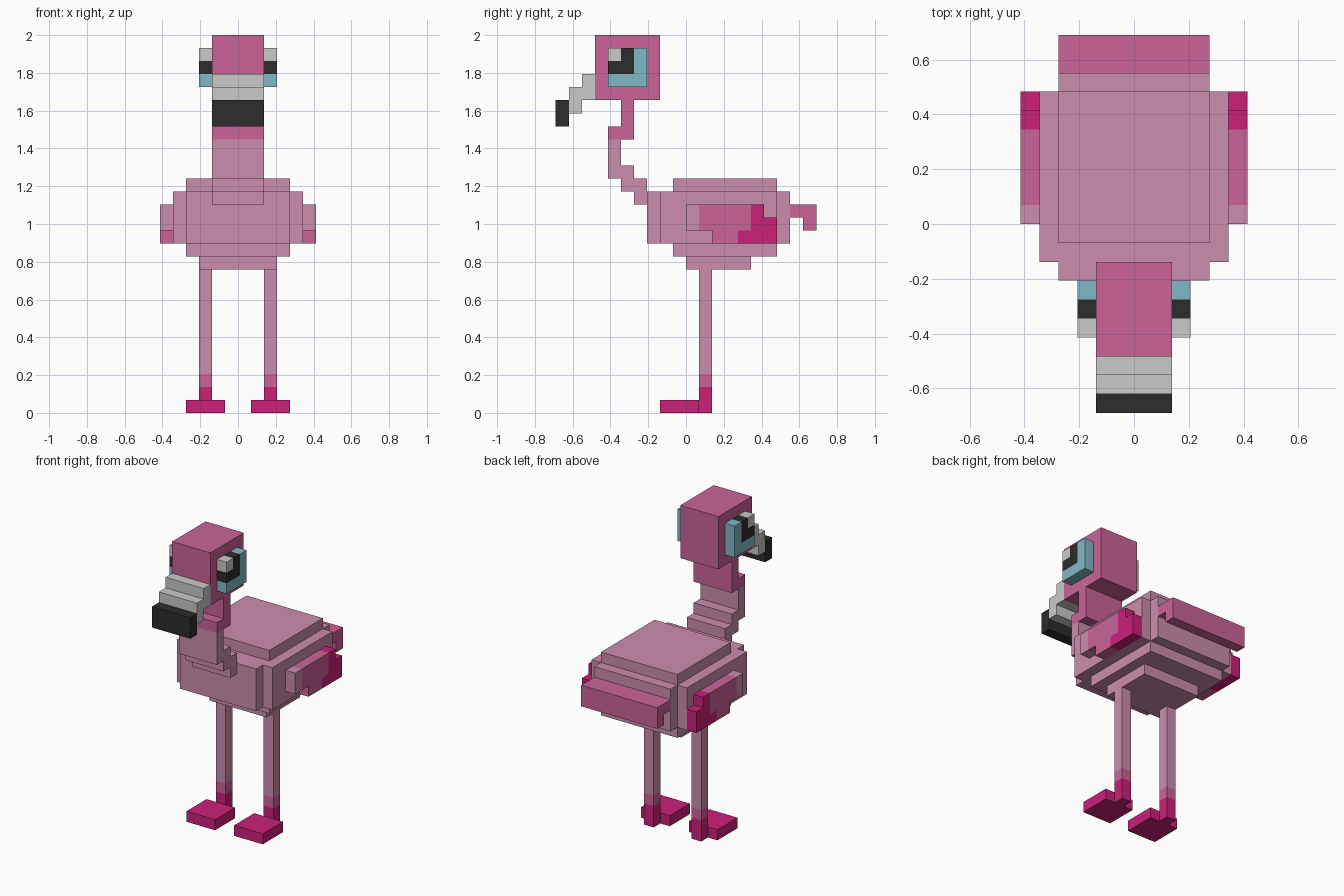
import bpy, bmesh
from mathutils import Vector

if "Cube" in bpy.data.objects:
    bpy.data.objects.remove(bpy.data.objects["Cube"])

V = 2 / 29  # size of one block; all numbers below are in blocks


def material(name, rgb):
    lin = [((c / 255 + 0.055) / 1.055) ** 2.4 if c > 10 else c / 255 / 12.92 for c in rgb]
    m = bpy.data.materials.new(name)
    m.diffuse_color = (*lin, 1)
    m.use_nodes = True
    m.node_tree.nodes["Principled BSDF"].inputs["Base Color"].default_value = m.diffuse_color
    return m


LIGHT = material("light pink", (203, 141, 172))
MID = material("medium pink", (203, 100, 150))
HOT = material("magenta", (204, 32, 121))
GREY = material("light grey", (202, 202, 202))
BLACK = material("black", (44, 44, 44))
BLUE = material("pale blue", (128, 186, 196))


def extrude(name, outline, lo, hi, rule, axis="x", cuts_y=(), cuts_z=(), mirror=False):
    """Extrude a (y, z) outline along x, or an (x, y) outline along z.
    Cut the faces at the given planes and colour them by rule(y, z)."""
    bm = bmesh.new()
    place = (lambda a, b: (lo, a, b)) if axis == "x" else (lambda a, b: (a, b, lo))
    face = bm.faces.new([bm.verts.new(place(a, b)) for a, b in outline])
    geo = bmesh.ops.extrude_face_region(bm, geom=[face])["geom"]
    step = (hi - lo, 0, 0) if axis == "x" else (0, 0, hi - lo)
    bmesh.ops.translate(bm, verts=[g for g in geo if isinstance(g, bmesh.types.BMVert)], vec=step)
    for co, no in [((0, y, 0), (0, 1, 0)) for y in cuts_y] + [((0, 0, z), (0, 0, 1)) for z in cuts_z]:
        bmesh.ops.bisect_plane(bm, geom=bm.verts[:] + bm.edges[:] + bm.faces[:],
                               dist=1e-4, plane_co=co, plane_no=no)
    bmesh.ops.recalc_face_normals(bm, faces=bm.faces)
    mesh = bpy.data.meshes.new(name)
    used = []
    bm.normal_update()
    for f in bm.faces:
        # sample just inside the surface so every face takes its block's colour
        p = f.calc_center_median_weighted() - f.normal * 0.1
        m = rule(p.y, p.z) if callable(rule) else rule
        if m not in used:
            used.append(m)
            mesh.materials.append(m)
        f.material_index = used.index(m)
    bmesh.ops.scale(bm, vec=Vector((V, V, V)), verts=bm.verts)
    bm.to_mesh(mesh)
    bm.free()
    ob = bpy.data.objects.new(name, mesh)
    bpy.context.collection.objects.link(ob)
    if mirror:
        ob.modifiers.new("mirror", "MIRROR").use_mirror_merge = False
    return ob


def rect(a0, a1, b0, b1):
    return [(a0, b0), (a1, b0), (a1, b1), (a0, b1)]


# Body: stacked tiers, the middle one with notched corners
extrude("belly_lower", rect(0, 5, 11, 12), -3, 3, LIGHT)
extrude("belly_upper", rect(-1, 7, 12, 13), -4, 4, LIGHT)
half = [(4, -3), (4, -2), (5, -2), (5, 7), (4, 7), (4, 8)]
extrude("body", half + [(-x, y) for x, y in reversed(half)], 13, 17, LIGHT, axis="z")
extrude("back", rect(-1, 7, 17, 18), -4, 4, LIGHT)

# Tail hooking downwards
extrude("tail", [(8, 15), (9, 15), (9, 14), (10, 14), (10, 16), (8, 16)], -4, 4, MID)


# Wings, fading from light at the front to magenta at the back
def wing_colour(y, z):
    if z < 14:
        return HOT if y > 4 else MID
    return LIGHT if y < 1 else MID if y < 5 else HOT


extrude("wing", [(0, 14), (2, 14), (2, 13), (7, 13), (7, 15), (6, 15), (6, 16), (0, 16)],
        5, 6, wing_colour, cuts_y=(1, 4, 5), cuts_z=(14,), mirror=True)

# Legs and feet
extrude("leg", rect(1, 2, 0, 11), 2, 3,
        lambda y, z: HOT if z < 2 else MID if z < 3 else LIGHT, cuts_z=(2, 3), mirror=True)
extrude("foot", rect(-2, 1, 0, 1), 1, 4, HOT, mirror=True)

# Curved neck
extrude("neck", [(-3, 16), (-3, 18), (-4, 18), (-4, 19), (-5, 19), (-5, 21), (-4, 21), (-4, 24),
                 (-5, 24), (-5, 22), (-6, 22), (-6, 18), (-5, 18), (-5, 17), (-4, 17), (-4, 16)],
        -2, 2, lambda y, z: MID if z > 21 else LIGHT, cuts_z=(21,))

# Head and stepped beak
extrude("head", rect(-7, -2, 24, 29), -2, 2, MID)
extrude("beak", [(-7, 24), (-7, 26), (-8, 26), (-8, 25), (-9, 25), (-9, 23), (-8, 23), (-8, 24)],
        -2, 2, GREY)
extrude("beak_tip", rect(-10, -9, 22, 24), -2, 2, BLACK)


# Eyes: blue with a black pupil and a pale glint
def eye_colour(y, z):
    if y > -4 or z < 26:
        return BLUE
    return GREY if y < -5 and z > 27 else BLACK


extrude("eye", rect(-6, -3, 25, 28), 2, 3, eye_colour,
        cuts_y=(-5, -4), cuts_z=(26, 27), mirror=True)
